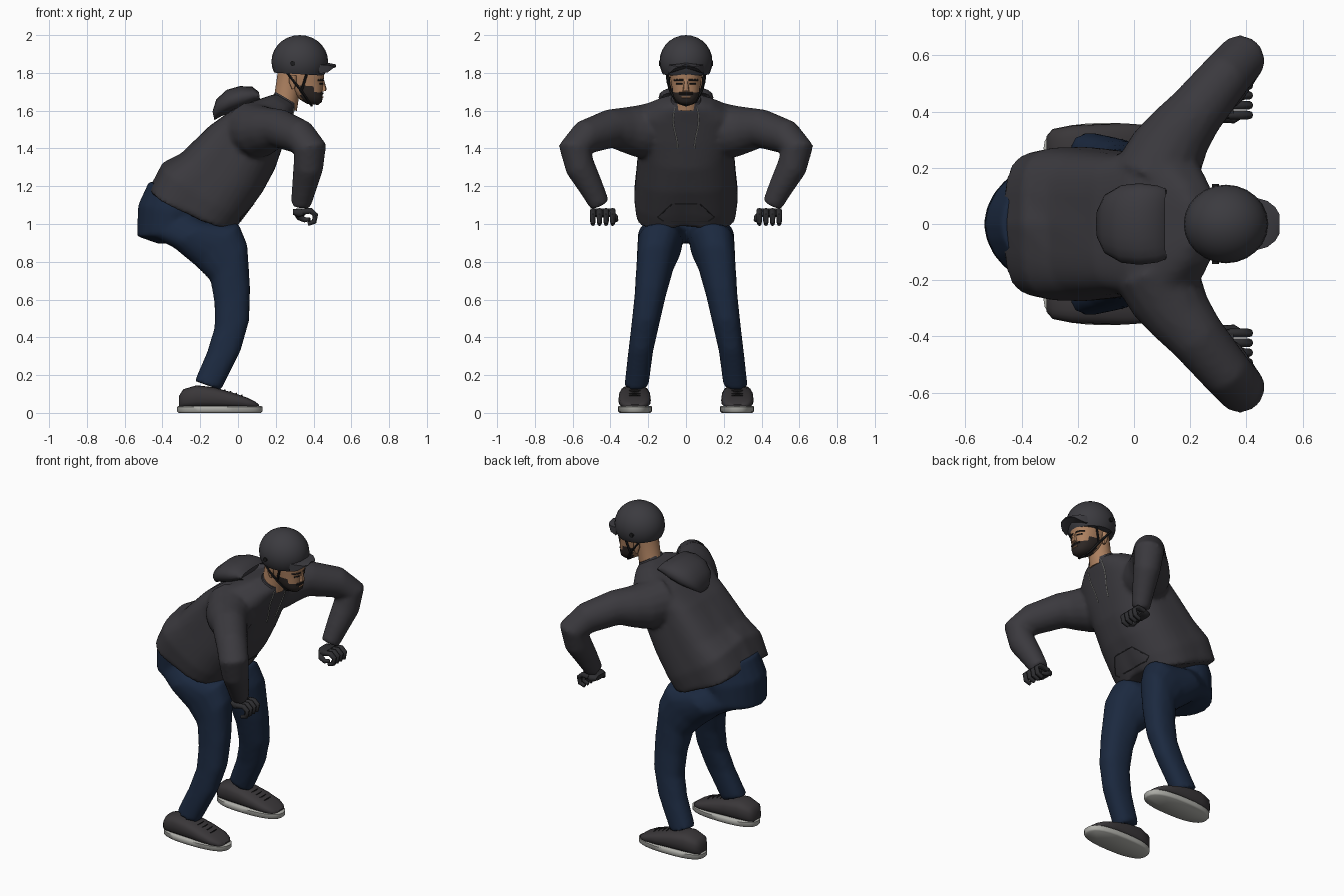
import bpy, bmesh, math
from mathutils import Vector, Matrix
from mathutils.bvhtree import BVHTree

if "Cube" in bpy.data.objects:
    bpy.data.objects.remove(bpy.data.objects["Cube"], do_unlink=True)


def material(name, r, g, b):
    m = bpy.data.materials.new(name)
    m.use_nodes = True
    m.diffuse_color = (r, g, b, 1)
    bsdf = next(n for n in m.node_tree.nodes if n.type == 'BSDF_PRINCIPLED')
    bsdf.inputs["Base Color"].default_value = (r, g, b, 1)
    bsdf.inputs["Roughness"].default_value = 0.8
    return m


CHARCOAL = material("charcoal cloth", .043, .041, .048)
SHELL = material("helmet grey", .044, .043, .05)
DENIM = material("navy denim", .011, .022, .05)
SKIN = material("skin", .41, .215, .115)
HAIR = material("dark hair", .026, .02, .018)
GLOVE = material("glove black", .026, .026, .029)
SHOE = material("shoe grey", .042, .038, .041)
PALE = material("pale rubber", .42, .42, .39)
BLACK = material("black trim", .012, .012, .013)


def bridge(bm, rings):
    for a, b in zip(rings, rings[1:]):
        for i in range(len(a)):
            j = (i + 1) % len(a)
            bm.faces.new((a[i], a[j], b[j], b[i]))
    bm.faces.new(rings[0][::-1])
    bm.faces.new(rings[-1])


def loft(bm, sections, side=1, n=20, power=.85, back_power=None):
    """Each section: back x, back z, front x, front z, centre y, half width, side sag."""
    rings = []
    for bx, bz, fx, fz, yc, hw, sag in sections:
        ring = []
        for k in range(n):
            t = math.tau * k / n
            p = back_power if back_power and math.cos(t) < 0 else power
            c, s = (math.copysign(abs(v) ** p, v) for v in (math.cos(t), math.sin(t)))
            ring.append(bm.verts.new(((bx + fx) / 2 + (fx - bx) / 2 * c, side * (yc + hw * s),
                                      (bz + fz) / 2 + (fz - bz) / 2 * c - sag * abs(s))))
        rings.append(ring)
    bridge(bm, rings)


def tube(bm, points, radii, side=1, n=12):
    pts = [Vector((x, y * side, z)) for x, y, z in points]
    if not isinstance(radii, (list, tuple)):
        radii = [radii] * len(pts)
    tang = [(pts[min(i + 1, len(pts) - 1)] - pts[max(i - 1, 0)]).normalized() for i in range(len(pts))]
    u = tang[0].orthogonal().normalized()
    rings = []
    for i, (p, r, t) in enumerate(zip(pts, radii, tang)):
        if i:
            u = tang[i - 1].rotation_difference(t) @ u
        w = t.cross(u)
        rings.append([bm.verts.new(p + r * (u * math.cos(math.tau * k / n) + w * math.sin(math.tau * k / n)))
                      for k in range(n)])
    bridge(bm, rings)


def finish(name, bm, *mats, mirror=False, fuse=False, angle=50):
    bmesh.ops.recalc_face_normals(bm, faces=bm.faces[:])
    me = bpy.data.meshes.new(name)
    bm.to_mesh(me)
    bm.free()
    ob = bpy.data.objects.new(name, me)
    bpy.context.scene.collection.objects.link(ob)
    for m in mats:
        me.materials.append(m)
    bpy.ops.object.select_all(action='DESELECT')
    ob.select_set(True)
    bpy.context.view_layer.objects.active = ob
    bpy.ops.object.shade_smooth_by_angle(angle=math.radians(angle))
    if mirror:
        mod = ob.modifiers.new("Mirror", 'MIRROR')
        mod.use_axis = (False, True, False)
    if fuse:
        mod = ob.modifiers.new("Fuse", 'REMESH')
        mod.mode, mod.voxel_size, mod.use_smooth_shade = 'VOXEL', .014, True
        mod = ob.modifiers.new("Soften", 'SMOOTH')
        mod.factor, mod.iterations = .5, 5
    return ob


def surface(ob):
    """Returns a function that finds the forward-facing surface at (y, z)."""
    dg = bpy.context.evaluated_depsgraph_get()
    dg.update()
    tree = BVHTree.FromObject(ob, dg)

    def hit(y, z, lift=.003):
        p = tree.ray_cast(Vector((2, y, z)), Vector((-1, 0, 0)))[0]
        return p + Vector((lift, 0, 0)) if p else None
    return hit


# Hooded jacket: leaning body with a boxy back, fused with bent sleeves
bm = bmesh.new()
loft(bm, [(-.465, 1.20, -.01, .99, 0, .262, .06), (-.40, 1.325, .04, 1.05, 0, .275, .05),
          (-.30, 1.375, .13, 1.17, 0, .264, .02), (-.15, 1.52, .195, 1.29, 0, .25, 0),
          (-.03, 1.605, .24, 1.42, 0, .262, 0), (.08, 1.65, .275, 1.53, 0, .235, 0),
          (.17, 1.68, .30, 1.60, 0, .14, 0), (.20, 1.69, .305, 1.63, 0, .08, 0)], n=36, back_power=.48)
for side in (1, -1):
    tube(bm, [(.065, .15, 1.50), (.12, .26, 1.49), (.165, .33, 1.50), (.222, .40, 1.505), (.33, .53, 1.46),
              (.382, .588, 1.40), (.372, .56, 1.30), (.352, .505, 1.20), (.332, .455, 1.10)],
         [.15, .138, .119, .103, .092, .088, .08, .067, .054], side, 16)
jacket = finish("jacket", bm, CHARCOAL, fuse=True)

# Collar band, and folded hood with a recessed opening
bm = bmesh.new()
loft(bm, [(.18, 1.67, .305, 1.60, 0, .088, 0), (.198, 1.70, .308, 1.635, 0, .078, 0)])
finish("collar", bm, CHARCOAL)
bm = bmesh.new()
loft(bm, [(-.125, 1.55, -.135, 1.595, 0, .05, 0), (-.09, 1.57, -.115, 1.66, 0, .105, 0),
          (-.03, 1.59, -.06, 1.71, 0, .138, 0), (.03, 1.61, .01, 1.73, 0, .145, 0),
          (.09, 1.64, .075, 1.727, 0, .137, 0), (.118, 1.65, .11, 1.70, 0, .125, 0),
          (.075, 1.645, .07, 1.692, 0, .105, 0)], power=.9)
finish("hood", bm, CHARCOAL)

# Drawstrings and front pocket seam laid on the jacket
hit = surface(jacket)
bm = bmesh.new()
for side in (1, -1):
    pts = [hit(side * (.057 + .011 * math.sin(i * .5)), 1.62 - i * .022) for i in range(11)]
    tube(bm, [p for p in pts if p], .0028, n=6)
finish("drawstrings", bm, PALE)
bm = bmesh.new()
corners = [(-.12, 1.015), (-.15, 1.035), (-.075, 1.105), (.075, 1.105), (.15, 1.035), (.12, 1.015)]
pts = []
for a, b in zip(corners, corners[1:] + corners[:1]):
    pts += [hit(a[0] + (b[0] - a[0]) * i / 6, a[1] + (b[1] - a[1]) * i / 6, .001) for i in range(6)]
tube(bm, [p for p in pts if p], .0025, n=6)
finish("pocket_seam", bm, GLOVE)

# Trousers: rounded seat fused with two bent legs
bm = bmesh.new()
loft(bm, [(-.47, 1.23, -.18, 1.10, 0, .19, 0), (-.53, 1.10, -.16, 1.04, 0, .205, 0),
          (-.535, .935, -.2, .96, 0, .195, 0), (-.42, .895, -.25, .91, 0, .14, 0)], power=1.1)
for side in (1, -1):
    loft(bm, [(-.43, .92, -.26, 1.06, .105, .10, 0), (-.34, .875, -.17, 1.015, .13, .125, 0),
              (-.22, .775, .005, 1.0, .14, .118, 0), (-.145, .70, .05, .89, .162, .10, 0),
              (-.125, .58, .065, .66, .19, .083, 0), (-.125, .45, .06, .49, .215, .074, 0),
              (-.165, .32, .015, .33, .24, .066, 0), (-.23, .17, -.09, .12, .262, .064, 0)], side, 16)
finish("trousers", bm, DENIM, fuse=True)

# Shoes, soles and laces
bm = bmesh.new()
loft(bm, [(x, .025, x, top, .272, hw, 0) for x, top, hw in
          [(-.312, .09, .04), (-.29, .125, .066), (-.22, .146, .08), (-.13, .136, .084),
           (-.03, .108, .086), (.05, .08, .08), (.09, .06, .062), (.11, .045, .036)]], power=.7)
finish("shoes", bm, SHOE, mirror=True)
bm = bmesh.new()
loft(bm, [(-.315, 0, .122, 0, .27, .082, 0), (-.322, .008, .13, .008, .27, .09, 0),
          (-.322, .032, .13, .032, .27, .09, 0), (-.315, .037, .122, .037, .27, .084, 0)], n=28, power=.8)
finish("soles", bm, PALE, mirror=True)
bm = bmesh.new()
for i in range(4):
    x, z = -.075 + i * .03, .121 - i * .009
    tube(bm, [(x, .242, z - .004), (x + .006, .272, z), (x, .302, z - .004)], .004, n=6)
finish("laces", bm, BLACK, mirror=True)

# Gloves: palm, curled fingers and thumb
bm = bmesh.new()
loft(bm, [(.29, 1.05, .29, 1.078, .445, .045, 0), (.32, 1.035, .32, 1.083, .44, .064, 0),
          (.355, 1.045, .355, 1.083, .44, .066, 0)], n=12, power=.6)
for i in range(4):
    y = .388 + i * .035
    tube(bm, [(.34, y, 1.065), (.385, y, 1.07), (.41, y, 1.048), (.403, y, 1.012), (.37, y, 1.0)],
         [.016, .016, .015, .014, .011], n=8)
tube(bm, [(.31, .40, 1.06), (.325, .375, 1.035), (.355, .372, 1.022), (.38, .385, 1.025)],
     [.018, .017, .014, .010], n=8)
finish("gloves", bm, GLOVE, mirror=True)

# Head with a beard along the jaw, and neck
bm = bmesh.new()
loft(bm, [(.365, 1.636, .425, 1.63, 0, .03, 0), (.325, 1.66, .445, 1.648, 0, .056, 0),
          (.30, 1.685, .448, 1.672, 0, .068, 0), (.28, 1.71, .446, 1.695, 0, .074, 0),
          (.255, 1.74, .45, 1.725, 0, .078, 0), (.235, 1.77, .45, 1.755, 0, .082, 0),
          (.225, 1.80, .456, 1.775, 0, .085, 0), (.22, 1.85, .455, 1.84, 0, .087, 0)], n=28)
bm.normal_update()
for f in bm.faces:
    c = f.calc_center_median()
    if c.x > .335 and c.z < (1.69 if c.x > .40 else 1.73):
        f.material_index = 1
head = finish("head", bm, SKIN, HAIR)
bm = bmesh.new()
tube(bm, [(.24, 0, 1.62), (.258, 0, 1.68), (.28, 0, 1.80)], [.075, .066, .07], n=20)
finish("neck", bm, SKIN)
bm = bmesh.new()
loft(bm, [(.43, 1.70, .465, 1.704, 0, .018, 0), (.43, 1.715, .469, 1.715, 0, .016, 0),
          (.43, 1.765, .455, 1.765, 0, .009, 0)], n=8)
finish("nose", bm, SKIN)
bm = bmesh.new()
loft(bm, [(.285, 1.715, .30, 1.715, .08, .010, 0), (.27, 1.75, .31, 1.75, .084, .014, 0),
          (.27, 1.785, .31, 1.785, .086, .012, 0)], n=8)
finish("ears", bm, SKIN, mirror=True)

# Brows, eyes, moustache and mouth as thin strips on the face
hit = surface(head)
for name, mat, z, y0, y1, thick in [("eyebrows", HAIR, 1.762, .014, .062, .005), ("eyes", BLACK, 1.742, .02, .052, .004),
                                    ("moustache", HAIR, 1.692, 0, .036, .006), ("lips", SKIN, 1.671, 0, .022, .004)]:
    bm = bmesh.new()
    pts = [hit(y0 + (y1 - y0) * i / 5, z, .001) for i in range(6)]
    tube(bm, [p for p in pts if p], thick, n=6)
    finish(name, bm, mat, mirror=True)

# Helmet shell cut along its rim, peak, side bolts and chin straps
bm = bmesh.new()
bmesh.ops.create_uvsphere(bm, u_segments=24, v_segments=14, radius=1)
bm.transform(Matrix.Translation((.327, 0, 1.86)) @ Matrix.Diagonal((.15, .14, .14, 1)))
cut = bmesh.ops.bisect_plane(bm, geom=bm.verts[:] + bm.edges[:] + bm.faces[:], plane_co=(.327, 0, 1.793),
                             plane_no=(.06, 0, 1), clear_inner=True)
bmesh.ops.contextual_create(bm, geom=[e for e in cut["geom_cut"] if isinstance(e, bmesh.types.BMEdge)])
finish("helmet", bm, SHELL)
bm = bmesh.new()
rings = []
for x, hw, z, drop in [(.43, .095, 1.855, .06), (.475, .082, 1.853, .05), (.503, .06, 1.848, .024), (.518, .035, 1.845, .014)]:
    rings.append([bm.verts.new((x, y, z + dz)) for y, dz in
                  [(-hw, -drop), (0, -drop * .55), (hw, -drop), (hw, -.012), (0, 0), (-hw, -.012)]])
bridge(bm, rings)
finish("helmet_peak", bm, SHELL, angle=30)
bm = bmesh.new()
tube(bm, [(.29, .125, 1.85), (.29, .143, 1.85)], .013, n=10)
finish("helmet_bolts", bm, BLACK, mirror=True)
bm = bmesh.new()
tube(bm, [(.26, .10, 1.80), (.295, .097, 1.755), (.335, .083, 1.705), (.375, .05, 1.645), (.39, 0, 1.628)], .007, n=6)
tube(bm, [(.365, .095, 1.80), (.35, .09, 1.75), (.335, .083, 1.705)], .007, n=6)
finish("chin_straps", bm, BLACK, mirror=True)
